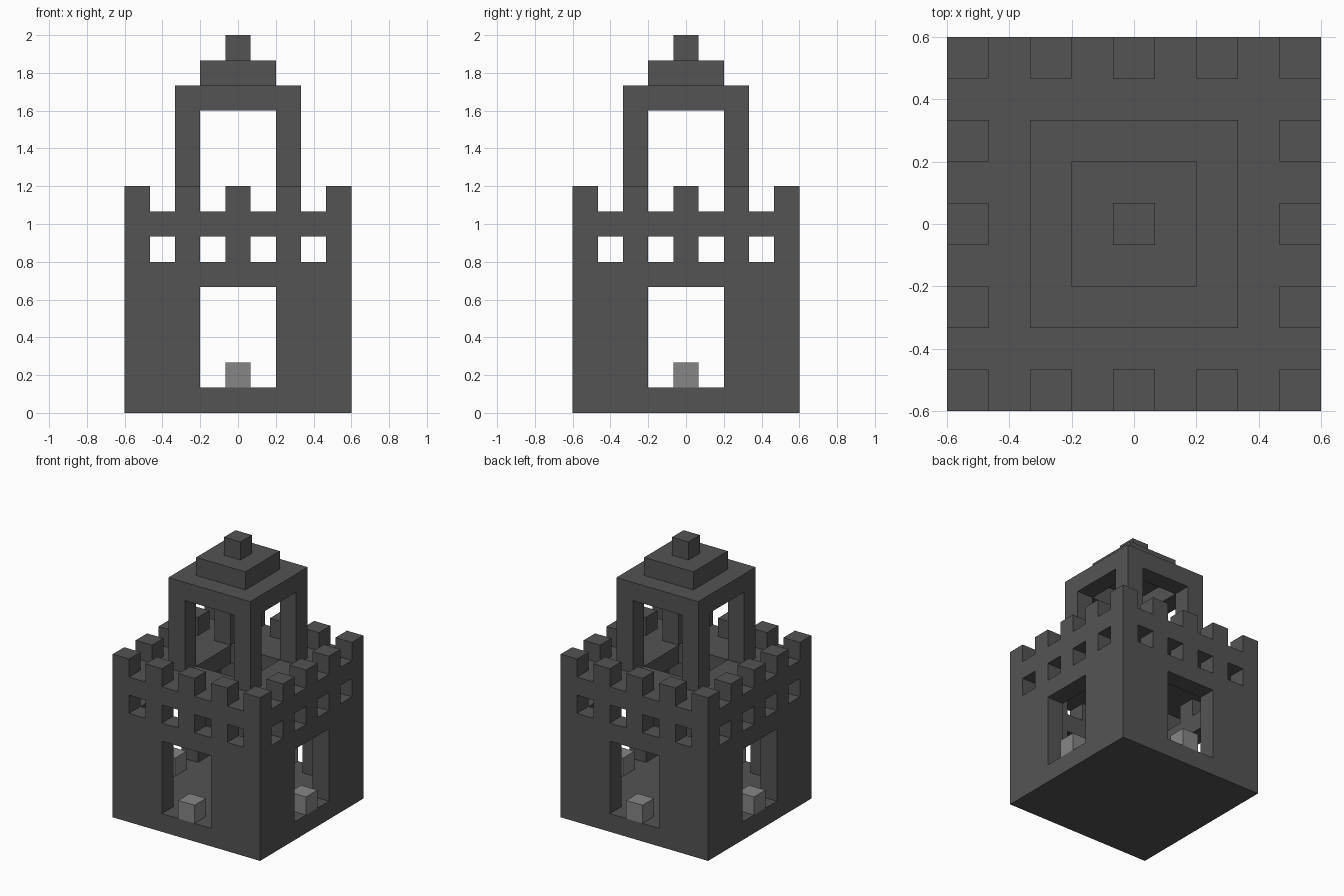
import bpy
import bmesh
from math import pi
from mathutils import Matrix, Vector

if "Cube" in bpy.data.objects:
    bpy.data.objects.remove(bpy.data.objects["Cube"], do_unlink=True)

U = 2 / 15      # edge length of one building block
HALF = 4.5      # half the keep width, in blocks


def material(name, value):
    mat = bpy.data.materials.new(name)
    mat.use_nodes = True
    colour = (value, value, value, 1)
    mat.diffuse_color = colour
    mat.node_tree.nodes["Principled BSDF"].inputs["Base Color"].default_value = colour
    return mat


dark_stone = material("dark stone", 0.088)
light_stone = material("light stone", 0.24)


def part(name, boxes, mat=dark_stone, turns=4):
    """Make one object from (low corner, high corner) boxes, repeated around z."""
    bm = bmesh.new()
    for turn in range(turns):
        spin = Matrix.Rotation(turn * pi / 2, 4, "Z")
        for low, high in boxes:
            low, high = Vector(low) * U, Vector(high) * U
            place = Matrix.Translation((low + high) / 2) @ Matrix.Diagonal((high - low).to_4d())
            bmesh.ops.create_cube(bm, size=1, matrix=spin @ place)
    mesh = bpy.data.meshes.new(name)
    bm.to_mesh(mesh)
    bm.free()
    mesh.materials.append(mat)
    obj = bpy.data.objects.new(name, mesh)
    bpy.context.scene.collection.objects.link(obj)
    return obj


def wall(x0, x1, z0, z1):
    """A box in the front wall, one block thick."""
    return (x0, -HALF, z0), (x1, 1 - HALF, z1)


def slab(half, z0, z1):
    return (-half, -half, z0), (half, half, z1)


posts = range(-4, 4, 2)

# Keep: floor, four walls with wide doorways, and a row of small windows
part("floor", [slab(HALF, 0, 1)], turns=1)
part("doorway_walls", [wall(-HALF, -1.5, 1, 5), wall(1.5, HALF - 1, 1, 5)])
part("wall_band", [wall(-HALF, HALF - 1, 5, 6)])
part("window_posts", [wall(x - 0.5, x + 0.5, 6, 7) for x in posts])

# Upper deck with a square opening, and battlements around its edge
part("deck", [((-HALF, -HALF, 7), (1.5, -1.5, 8))])
part("battlements", [wall(x - 0.5, x + 0.5, 8, 9) for x in posts])

# Open tower: corner pillars under a stepped roof
part("tower_pillars", [((1.5, 1.5, 8), (2.5, 2.5, 12))])
part("tower_roof_rim", [((-2.5, -2.5, 12), (1.5, -1.5, 13))])
part("tower_roof_cap", [slab(1.5, 13, 14)], turns=1)
part("finial", [slab(0.5, 14, 15)], turns=1)

# A pale block standing in the middle of each doorway
part("doorway_blocks", [wall(-0.5, 0.5, 1, 2)], light_stone)
